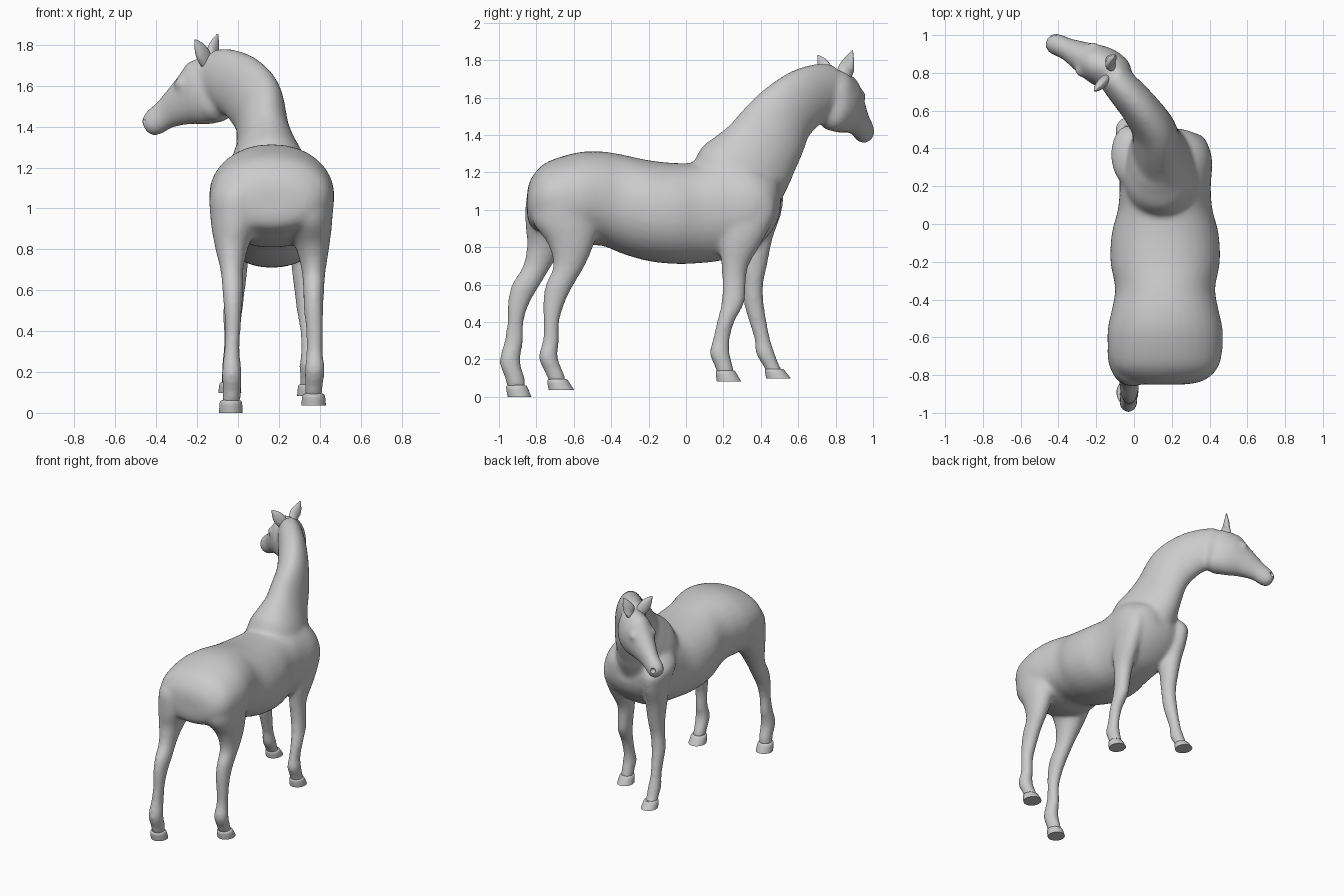
import bpy, bmesh, math
from mathutils import Vector


def spline(st, n=5):
    """Catmull-Rom interpolation of stations (x, y, z, half width, half depth)."""
    p = [st[0]] + st + [st[-1]]
    out = []
    for i in range(1, len(p) - 2):
        for k in range(n):
            t = k / n
            out.append([0.5 * (2 * b + (c - a) * t + (2 * a - 5 * b + 4 * c - d) * t * t
                               + (3 * b - a - 3 * c + d) * t ** 3)
                        for a, b, c, d in zip(*p[i - 1:i + 3])])
    return out + [list(st[-1])]


def loft(name, stations, up_axis=None, power=2.0, n=5, sides=32):
    """Skin rounded sections along a path; up_axis fixes the section plane (x and that axis)."""
    pts = spline(stations, n)
    bm = bmesh.new()
    rings = []
    for i, s in enumerate(pts):
        tan = (Vector(pts[min(i + 1, len(pts) - 1)][:3]) - Vector(pts[max(i - 1, 0)][:3])).normalized()
        if up_axis:
            side, up = Vector((1, 0, 0)), Vector(up_axis)
        else:
            side = Vector((tan.y, -tan.x, 0)).normalized()
            up = side.cross(tan)
        ring = []
        for k in range(sides):
            a = 2 * math.pi * k / sides
            c, d = math.cos(a), math.sin(a)
            c = math.copysign(abs(c) ** (2 / power), c)
            d = math.copysign(abs(d) ** (2 / power), d)
            ring.append(bm.verts.new(Vector(s[:3]) + side * c * s[3] + up * d * s[4]))
        rings.append(ring)
    for a, b in zip(rings, rings[1:]):
        for k in range(sides):
            j = (k + 1) % sides
            bm.faces.new((a[k], a[j], b[j], b[k]))
    bm.faces.new(rings[0])
    bm.faces.new(rings[-1])
    bmesh.ops.recalc_face_normals(bm, faces=bm.faces)
    me = bpy.data.meshes.new(name)
    bm.to_mesh(me)
    bm.free()
    ob = bpy.data.objects.new(name, me)
    bpy.context.collection.objects.link(ob)
    return ob


def ball(name, loc, r):
    bpy.ops.mesh.primitive_uv_sphere_add(segments=20, ring_count=12, radius=r, location=loc)
    bpy.context.object.name = name
    return bpy.context.object


def select(obs):
    bpy.ops.object.select_all(action='DESELECT')
    for o in obs:
        o.select_set(True)
    bpy.context.view_layer.objects.active = obs[0]


Y, Z = (0, 1, 0), (0, 0, 1)

# Trunk: y, centre z, half width, half height
trunk = [(-.85, 1.03, .1, .06), (-.838, 1.035, .18, .11), (-.81, 1.045, .235, .15),
         (-.76, 1.06, .28, .185), (-.68, 1.06, .302, .22), (-.56, 1.06, .305, .25),
         (-.45, 1.06, .282, .252), (-.34, 1.03, .265, .265), (-.2, .995, .29, .27),
         (-.05, .98, .283, .27), (.08, .985, .25, .27), (.2, 1.01, .242, .28),
         (.33, 1.02, .25, .25), (.42, 1.03, .225, .19), (.48, 1.05, .16, .13), (.505, 1.06, .08, .07)]
parts = [loft("trunk", [(.165, y, z, w, h) for y, z, w, h in trunk], up_axis=Z, power=2.15)]

# Neck curving up and to the side
parts.append(loft("neck", [(.155, .16, 1.04, .2, .21), (.145, .27, 1.155, .2, .258),
                           (.135, .35, 1.25, .165, .238), (.125, .41, 1.335, .132, .215),
                           (.10, .51, 1.485, .114, .188), (.03, .615, 1.58, .102, .172),
                           (-.06, .72, 1.63, .092, .155), (-.13, .80, 1.655, .08, .125)]))

# Head with jaw, muzzle and eyes
parts.append(loft("head", [(-.055, .775, 1.655, .06, .085), (-.095, .80, 1.63, .09, .14),
                           (-.165, .832, 1.57, .108, .168), (-.265, .882, 1.515, .084, .115),
                           (-.35, .925, 1.463, .06, .077), (-.41, .95, 1.42, .058, .067),
                           (-.44, .962, 1.402, .049, .053), (-.454, .967, 1.394, .028, .03)]))
parts.append(ball("jaw", (-.105, .79, 1.51), .092))
parts += [ball("eye_right", (-.215, .93, 1.61), .034), ball("eye_left", (-.28, .81, 1.61), .034)]

# Legs, each a column of x, y, z, half width, half length; last two stations are the hoof
hind_right = [(.27, -.58, 1.22, .07, .1), (.33, -.62, 1.1, .13, .18), (.34, -.64, .95, .122, .185),
              (.363, -.615, .82, .085, .125), (.37, -.625, .7, .06, .085), (.37, -.675, .6, .052, .076),
              (.37, -.707, .5, .048, .059), (.375, -.72, .4, .043, .043), (.375, -.722, .3, .041, .044),
              (.375, -.737, .21, .05, .052), (.37, -.70, .12, .045, .05),
              (.37, -.685, .085, .055, .056), (.37, -.667, .037, .06, .068)]
hind_left = [(.06, -.6, 1.22, .07, .1), (0, -.66, 1.1, .13, .18), (-.01, -.70, .95, .125, .16),
             (-.03, -.745, .82, .085, .105), (-.03, -.795, .7, .057, .077), (-.025, -.855, .6, .052, .077),
             (-.025, -.895, .5, .044, .059), (-.025, -.912, .4, .038, .045), (-.03, -.92, .3, .039, .051),
             (-.03, -.942, .19, .049, .056), (-.03, -.915, .1, .045, .054),
             (-.035, -.905, .052, .054, .057), (-.035, -.89, 0, .058, .063)]
front_right = [(.25, .22, 1.24, .05, .06), (.31, .31, 1.12, .085, .13), (.33, .34, 1.0, .075, .14),
               (.33, .30, .85, .07, .12), (.32, .262, .7, .057, .073), (.325, .257, .6, .05, .064),
               (.335, .25, .5, .048, .062), (.345, .212, .4, .041, .048), (.345, .187, .3, .037, .047),
               (.345, .18, .23, .045, .055), (.345, .202, .165, .043, .05),
               (.345, .213, .13, .051, .054), (.345, .23, .082, .056, .065)]
front_left = [(.06, .25, 1.24, .05, .06), (-.025, .35, 1.12, .09, .15), (-.025, .39, 1.0, .08, .125),
              (-.015, .375, .85, .07, .09), (-.01, .367, .7, .057, .067), (-.015, .36, .6, .05, .054),
              (-.025, .363, .5, .048, .054), (-.03, .385, .4, .041, .048), (-.035, .41, .3, .037, .044),
              (-.035, .425, .23, .045, .052), (-.04, .457, .165, .043, .045),
              (-.04, .475, .14, .051, .053), (-.04, .495, .098, .056, .066)]
smooth = []
for name, leg in (("hind_right", hind_right), ("hind_left", hind_left),
                  ("front_right", front_right), ("front_left", front_left)):
    x, y, z = leg[-2][:3]
    parts.append(loft(name + "_leg", leg[:-2] + [(x, y, z - .01, .046, .049)], up_axis=Y))
    smooth.append(loft(name + "_hoof", [(x, y, z + .01, .042, .045)] + leg[-2:], up_axis=Y, n=3))

# Ears: flattened leaf shapes, base to tip
smooth.append(loft("ear_right", [(-.12, .84, 1.69, .025, .035), (-.125, .855, 1.75, .026, .044),
                                 (-.115, .873, 1.80, .018, .032), (-.10, .89, 1.852, .003, .004)]))
smooth.append(loft("ear_left", [(-.145, .77, 1.70, .025, .035), (-.17, .745, 1.75, .026, .042),
                                (-.19, .725, 1.79, .019, .03), (-.21, .705, 1.825, .003, .004)]))

# Blend all body parts into one smooth skin
select(parts)
bpy.ops.object.join()
body = bpy.context.object
body.name = "horse_body"
rm = body.modifiers.new("blend", 'REMESH')
rm.mode = 'VOXEL'
rm.voxel_size = .012
sm = body.modifiers.new("soften", 'SMOOTH')
sm.factor = .5
sm.iterations = 20

# Nostrils hollowed from the muzzle
for loc in [(-.425, 1.006, 1.43), (-.472, .918, 1.43)]:
    cut = ball("nostril_cutter", loc, .02)
    cut.hide_render = True
    b = body.modifiers.new("nostril", 'BOOLEAN')
    b.operation = 'DIFFERENCE'
    b.object = cut
select([body])
bpy.ops.object.convert(target='MESH')
for o in [o for o in bpy.data.objects if o.name.startswith("nostril_cutter")]:
    bpy.data.objects.remove(o)

select([body] + smooth)
bpy.ops.object.shade_smooth_by_angle(angle=math.radians(45))
